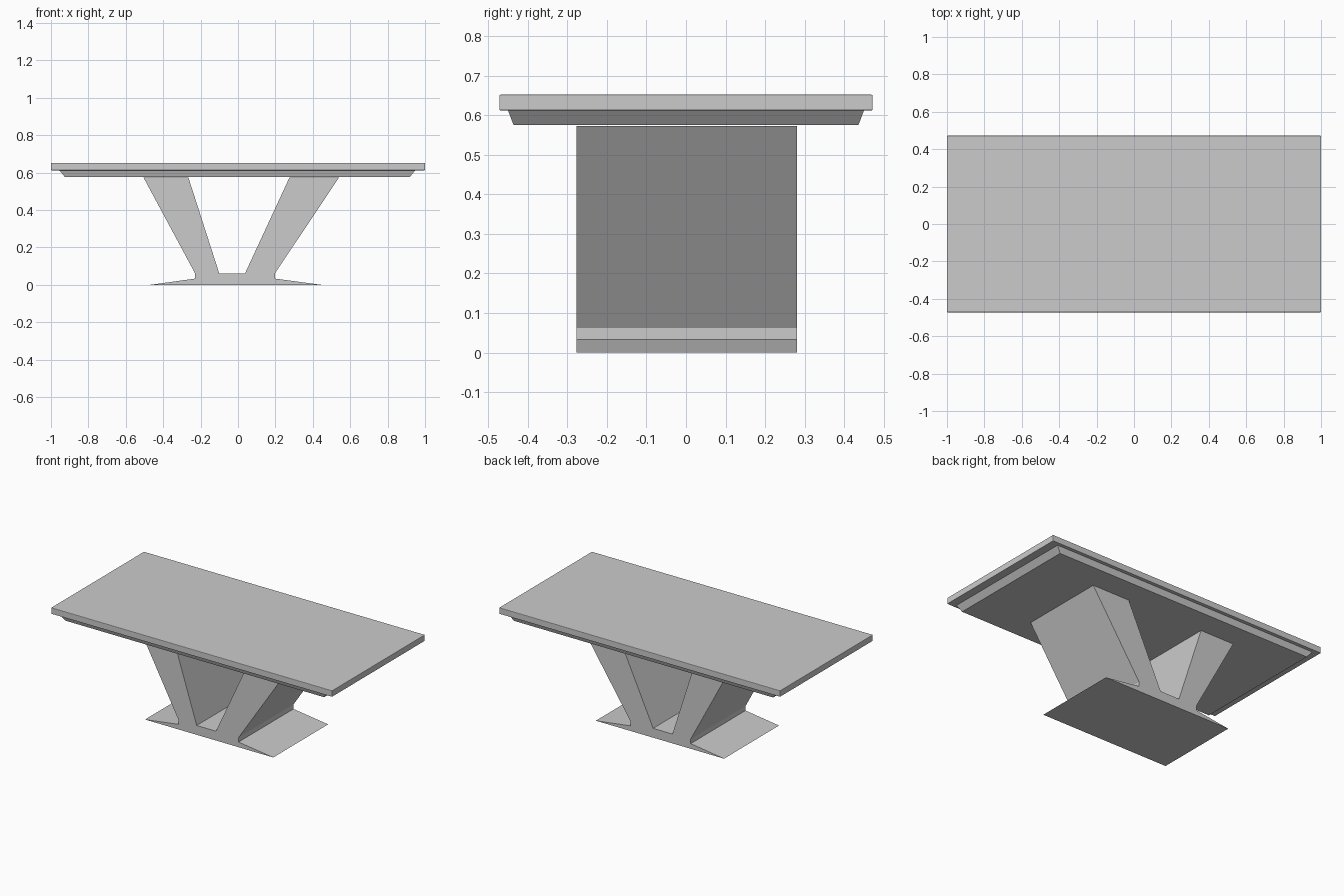
import bpy, bmesh

if "Cube" in bpy.data.objects:
    bpy.data.objects.remove(bpy.data.objects["Cube"])


def finish(name, bm, bevel=0.0):
    bmesh.ops.recalc_face_normals(bm, faces=bm.faces[:])
    me = bpy.data.meshes.new(name)
    bm.to_mesh(me)
    bm.free()
    ob = bpy.data.objects.new(name, me)
    bpy.context.collection.objects.link(ob)
    if bevel:
        mod = ob.modifiers.new("edge_softening", 'BEVEL')
        mod.width = bevel
        mod.segments = 2
    return ob


def slab(name, x0, x1, y, z0, z1, taper_x=0.0, taper_y=0.0, bevel=0.0):
    """Box whose bottom face is inset by the taper amounts."""
    bm = bmesh.new()
    bmesh.ops.create_cube(bm, size=2)
    cx, hx = (x0 + x1) / 2, (x1 - x0) / 2
    for v in bm.verts:
        low = v.co.z < 0
        v.co.x = cx + v.co.x * (hx - (taper_x if low else 0))
        v.co.y *= y - (taper_y if low else 0)
        v.co.z = z0 if low else z1
    return finish(name, bm, bevel)


def extrude_profile(name, pts, y0, y1):
    """Front (x, z) outline extruded through the depth."""
    bm = bmesh.new()
    face = bm.faces.new([bm.verts.new((x, y0, z)) for x, z in pts])
    ext = bmesh.ops.extrude_face_region(bm, geom=[face])
    verts = [g for g in ext["geom"] if isinstance(g, bmesh.types.BMVert)]
    bmesh.ops.translate(bm, verts=verts, vec=(0, y1 - y0, 0))
    return finish(name, bm)


# Table top and the tapered apron below it
slab("table_top", -1, 1, 0.472, 0.612, 0.652, bevel=0.003)
slab("apron", -0.955, 0.948, 0.45, 0.575, 0.612, taper_x=0.03, taper_y=0.014)

# Pedestal: flared foot with two splayed legs, one continuous outline
extrude_profile("pedestal", [
    (-0.468, 0), (0.445, 0),
    (0.198, 0.033), (0.198, 0.062),      # right foot step
    (0.54, 0.573), (0.275, 0.573),       # right leg
    (0.037, 0.06), (-0.1, 0.06),         # valley between the legs
    (-0.265, 0.573), (-0.505, 0.573),    # left leg
    (-0.23, 0.062), (-0.23, 0.033),      # left foot step
], -0.277, 0.281)
